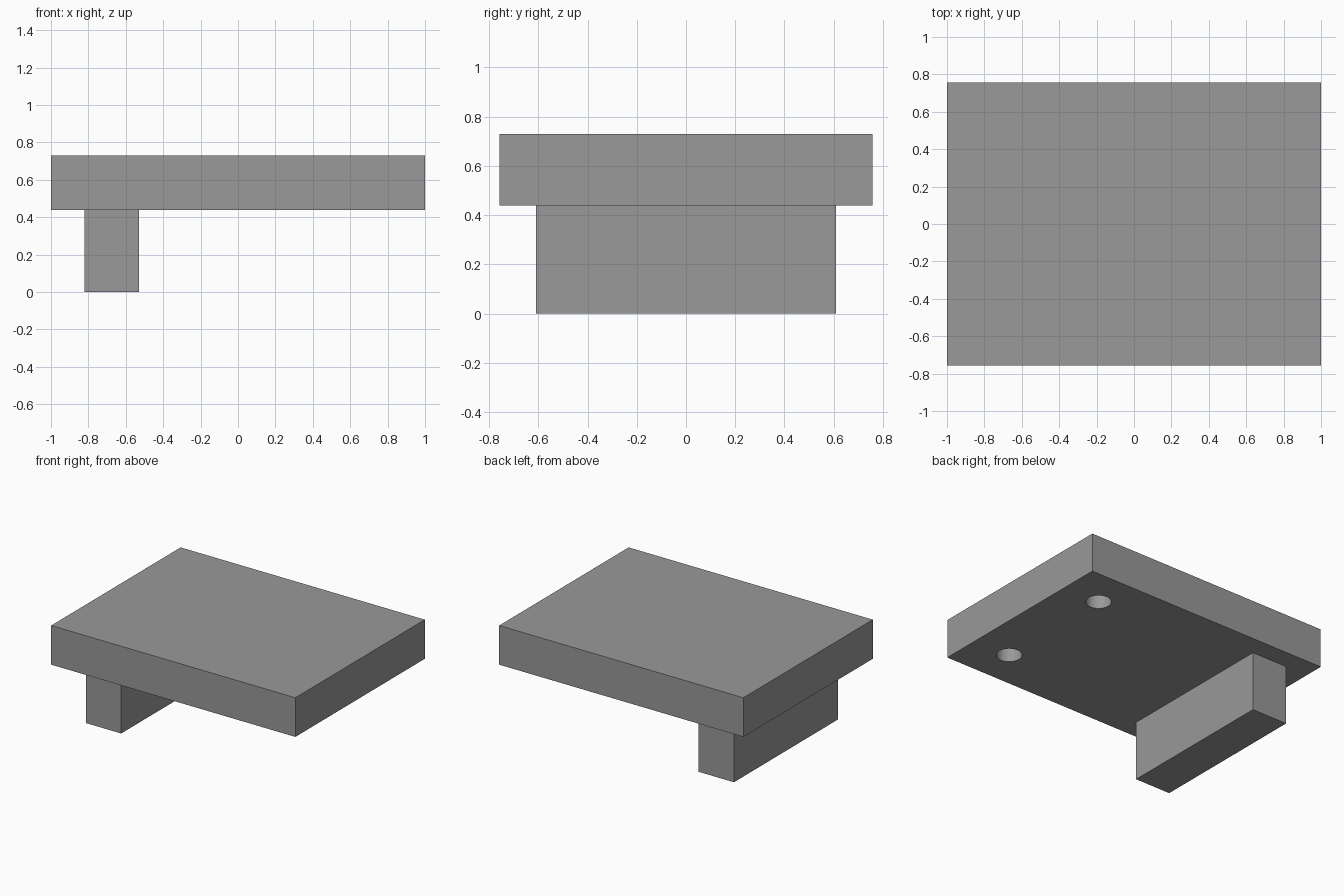
import bpy

if "Cube" in bpy.data.objects:
    bpy.data.objects.remove(bpy.data.objects["Cube"])

grey = bpy.data.materials.new("mid_grey")
grey.diffuse_color = (0.319, 0.319, 0.319, 1)
grey.use_nodes = True
grey.node_tree.nodes["Principled BSDF"].inputs["Base Color"].default_value = grey.diffuse_color


def box(name, x, y, z):
    """Box from (min, max) ranges on each axis."""
    centre = [(a + b) / 2 for a, b in (x, y, z)]
    bpy.ops.mesh.primitive_cube_add(size=1, location=centre)
    ob = bpy.context.object
    ob.name = name
    for v in ob.data.vertices:
        for i, (a, b) in enumerate((x, y, z)):
            v.co[i] *= b - a
    ob.data.materials.append(grey)
    return ob


# Flat slab and the single support bar beneath its left end
plate = box("top_plate", (-1, 1), (-0.757, 0.757), (0.44, 0.73))
box("support_bar", (-0.82, -0.53), (-0.61, 0.61), (0, 0.44))

# Two blind round sockets in the underside near the right end
DEPTH = 0.18
for label, y in (("front", -0.466), ("back", 0.466)):
    bpy.ops.mesh.primitive_cylinder_add(
        vertices=32, radius=0.087, depth=2 * DEPTH, location=(0.702, y, 0.44))
    cutter = bpy.context.object
    cutter.name = label + "_socket_cutter"
    cutter.data.materials.append(grey)
    cutter.hide_render = True
    cutter.display_type = 'WIRE'
    mod = plate.modifiers.new(label + "_socket", 'BOOLEAN')
    mod.operation = 'DIFFERENCE'
    mod.solver = 'EXACT'
    mod.object = cutter
